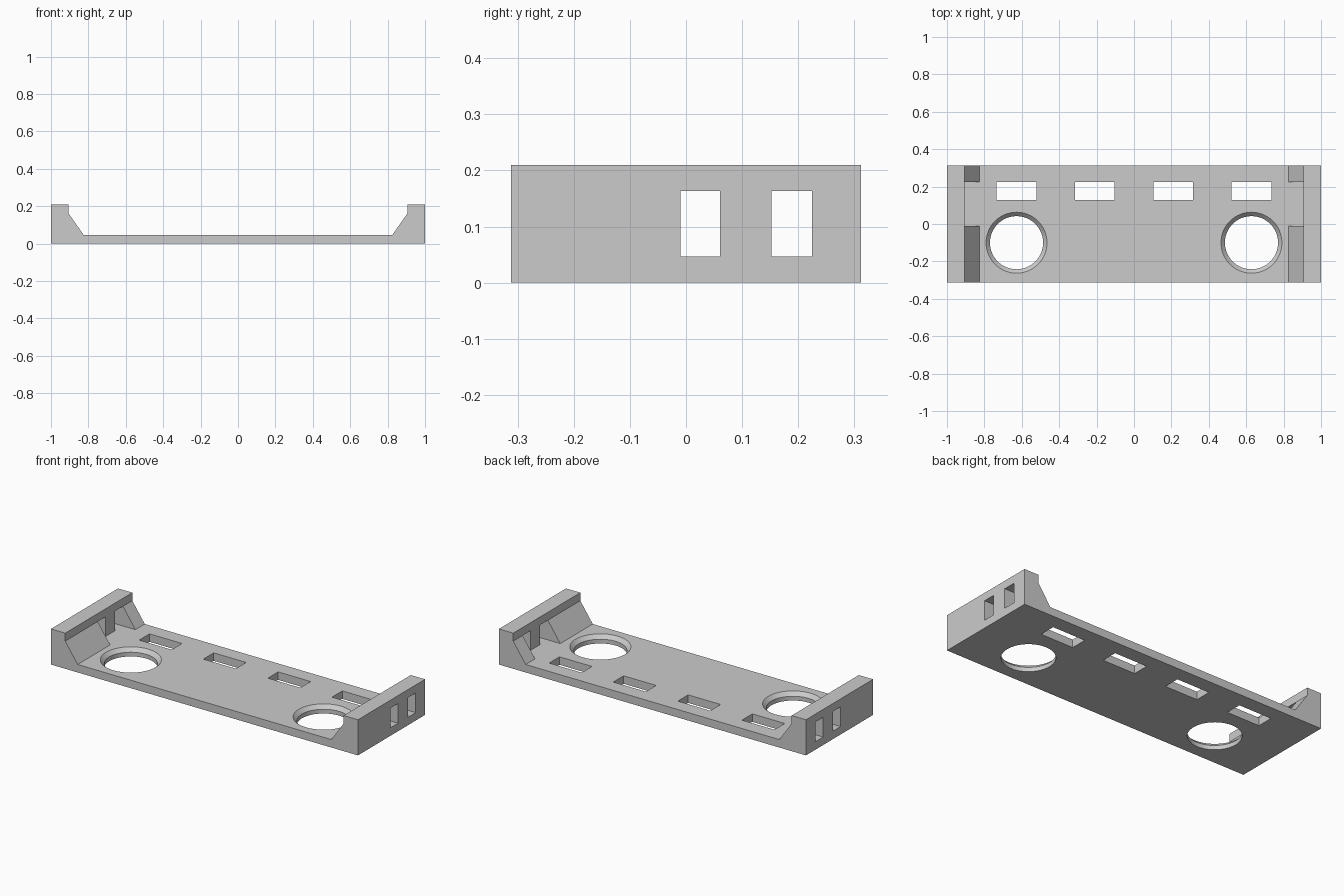
import bpy, bmesh, math

if "Cube" in bpy.data.objects:
    bpy.data.objects.remove(bpy.data.objects["Cube"], do_unlink=True)

DEPTH = 0.312      # half depth of the tray
FLOOR = 0.047      # floor thickness
LEDGE = 0.163      # top of gussets and windows
WALL = 0.907       # inner face of the end walls
GAP = (-0.01, 0.225)

grey = bpy.data.materials.new("plain grey")
grey.use_nodes = True
colour = (0.6, 0.6, 0.6, 1)
grey.diffuse_color = colour
grey.node_tree.nodes["Principled BSDF"].inputs["Base Color"].default_value = colour


def make_object(name, bm):
    bmesh.ops.recalc_face_normals(bm, faces=bm.faces)
    mesh = bpy.data.meshes.new(name)
    bm.to_mesh(mesh)
    bm.free()
    mesh.materials.append(grey)
    obj = bpy.data.objects.new(name, mesh)
    bpy.context.collection.objects.link(obj)
    return obj


def prism(name, profile, y0, y1):
    """Extrude an x-z outline from y0 to y1."""
    bm = bmesh.new()
    face = bm.faces.new([bm.verts.new((x, y0, z)) for x, z in profile])
    new = bmesh.ops.extrude_face_region(bm, geom=[face])["geom"]
    for v in new:
        if isinstance(v, bmesh.types.BMVert):
            v.co.y = y1
    return make_object(name, bm)


def box(name, x, y, z):
    corners = [(x[0], z[0]), (x[1], z[0]), (x[1], z[1]), (x[0], z[1])]
    return prism(name, corners, *y)


def lathe(name, cx, cy, profile, sides=64):
    """Closed solid from stacked (radius, height) rings."""
    bm = bmesh.new()
    rings = []
    for r, z in profile:
        angles = [2 * math.pi * i / sides for i in range(sides)]
        rings.append([bm.verts.new((cx + r * math.cos(a), cy + r * math.sin(a), z)) for a in angles])
    for low, high in zip(rings, rings[1:]):
        for i in range(sides):
            j = (i + 1) % sides
            bm.faces.new((low[i], low[j], high[j], high[i]))
    bm.faces.new(rings[0])
    bm.faces.new(rings[-1])
    return make_object(name, bm)


def cut(target, cutter):
    cutter.hide_render = True
    mod = target.modifiers.new("cut", "BOOLEAN")
    mod.operation = "DIFFERENCE"
    mod.solver = "EXACT"
    mod.object = cutter
    bpy.context.view_layer.objects.active = target
    bpy.ops.object.modifier_apply(modifier=mod.name)
    bpy.data.objects.remove(cutter, do_unlink=True)


# Tray body: floor, end walls and sloped gussets
half = [(1, 0), (1, 0.21), (WALL, 0.21), (WALL, LEDGE), (0.826, FLOOR)]
outline = half + [(-x, z) for x, z in reversed(half)]
tray = prism("tray", outline, -DEPTH, DEPTH)

for side in (-1, 1):
    # Gap between the gussets, then two windows through the wall
    cut(tray, box("gusset_gap", (side * WALL, side * 0.8), GAP, (FLOOR, LEDGE + 0.02)))
    for window in ((GAP[0], 0.061), (0.152, GAP[1])):
        cut(tray, box("wall_window", (side * 0.89, side * 1.1), window, (FLOOR, LEDGE)))
    # Round hole with a chamfered rim
    cut(tray, lathe("round_hole", side * 0.628, -0.1,
                    [(0.142, -0.1), (0.142, 0.025), (0.163, FLOOR), (0.175, 0.06)]))
    # Rectangular floor slots
    for x in (0.21, 0.628):
        cx = side * x
        cut(tray, box("floor_slot", (cx - 0.106, cx + 0.106), (0.129, 0.225), (-0.1, 0.1)))

# Flat faces stay flat, hole walls are smooth
bpy.ops.object.select_all(action="DESELECT")
tray.select_set(True)
bpy.context.view_layer.objects.active = tray
bpy.ops.object.shade_smooth_by_angle(angle=math.radians(30))
